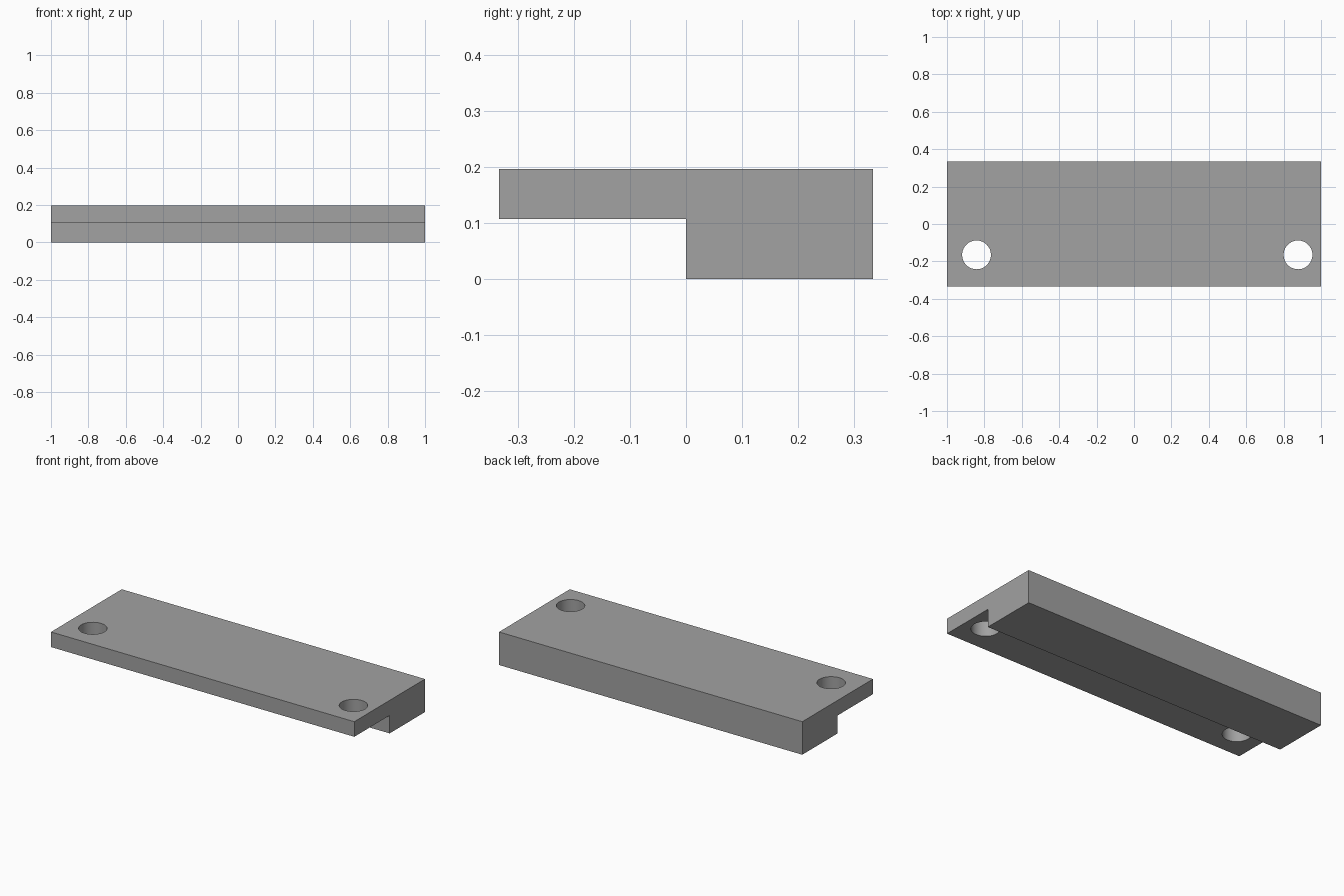
import bpy, bmesh, math

if "Cube" in bpy.data.objects:
    bpy.data.objects.remove(bpy.data.objects["Cube"])

LENGTH, HALF_DEPTH = 2.0, 0.333
TOP, STEP = 0.197, 0.107
HOLES = [(-0.842, -0.165), (0.877, -0.165)]
HOLE_RADIUS = 0.077

grey = bpy.data.materials.new("plain grey")
grey.diffuse_color = (0.36, 0.36, 0.36, 1)
grey.use_nodes = True
grey.node_tree.nodes["Principled BSDF"].inputs["Base Color"].default_value = grey.diffuse_color

# Stepped bar: L-shaped side profile extruded along x
profile = [(-HALF_DEPTH, STEP), (0, STEP), (0, 0),
           (HALF_DEPTH, 0), (HALF_DEPTH, TOP), (-HALF_DEPTH, TOP)]
bm = bmesh.new()
face = bm.faces.new([bm.verts.new((-LENGTH / 2, y, z)) for y, z in profile])
ext = bmesh.ops.extrude_face_region(bm, geom=[face])
bmesh.ops.translate(bm, vec=(LENGTH, 0, 0),
                    verts=[g for g in ext["geom"] if isinstance(g, bmesh.types.BMVert)])
bmesh.ops.recalc_face_normals(bm, faces=bm.faces)
mesh = bpy.data.meshes.new("stepped_bar")
bm.to_mesh(mesh)
bm.free()
mesh.materials.append(grey)
bar = bpy.data.objects.new("stepped_bar", mesh)
bpy.context.collection.objects.link(bar)

# Round through-holes in the thin flange
for i, (x, y) in enumerate(HOLES):
    bpy.ops.mesh.primitive_cylinder_add(vertices=64, radius=HOLE_RADIUS, depth=0.4,
                                        location=(x, y, 0.15))
    cutter = bpy.context.object
    cutter.name = f"hole_cutter_{i + 1}"
    cutter.data.materials.append(grey)
    cutter.hide_render = True
    cutter.hide_set(True)
    cut = bar.modifiers.new(f"hole_{i + 1}", 'BOOLEAN')
    cut.operation = 'DIFFERENCE'
    cut.solver = 'EXACT'
    cut.object = cutter

# Apply the cuts, then smooth only the hole walls
bpy.ops.object.select_all(action='DESELECT')
bpy.context.view_layer.objects.active = bar
bar.select_set(True)
for name in [m.name for m in bar.modifiers]:
    bpy.ops.object.modifier_apply(modifier=name)
bpy.ops.object.shade_smooth_by_angle(angle=math.radians(30))
for ob in [o for o in bpy.data.objects if o.name.startswith("hole_cutter")]:
    bpy.data.objects.remove(ob)
